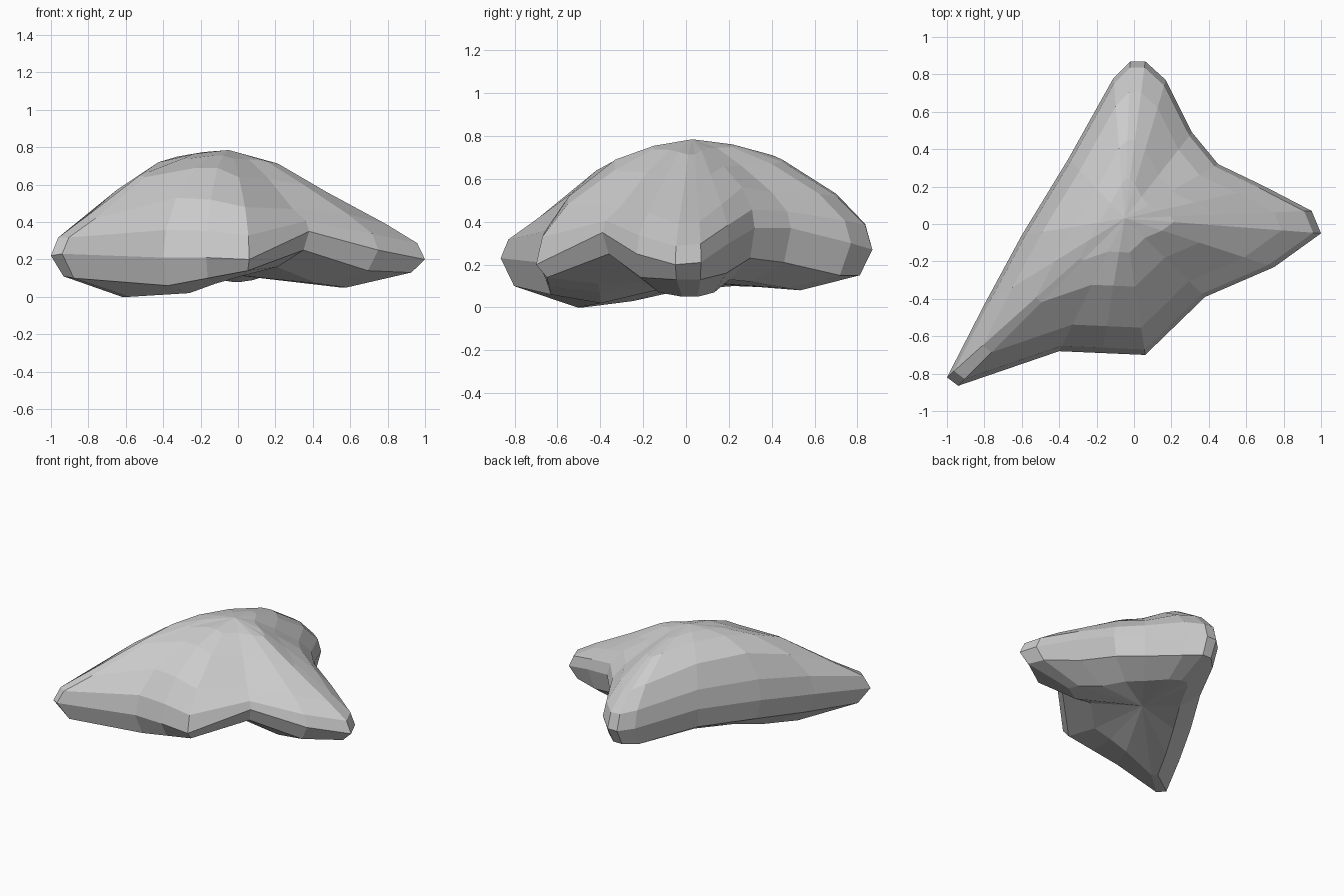
import bpy, bmesh
from mathutils import Vector

if "Cube" in bpy.data.objects:
    bpy.data.objects.remove(bpy.data.objects["Cube"])

# Spokes around the boulder, counter-clockwise from the right arm:
# rim x, rim y, rim z, top height half way out, top height near rim,
# underside height near rim, underside height half way out
SPOKES = [
    (1.0, -.05, .20, .56, .39, .13, .05),    # right arm tip
    (.95, .07, .21, .56, .40, .13, .05),
    (.70, .20, .30, .62, .48, .16, .07),
    (.45, .32, .37, .66, .56, .23, .13),     # notch behind right arm
    (.31, .49, .37, .66, .54, .21, .12),
    (.17, .77, .30, .67, .53, .15, .09),
    (.06, .87, .27, .68, .52, .15, .08),     # back arm tip
    (-.02, .87, .27, .69, .53, .15, .08),
    (-.11, .78, .28, .71, .56, .14, .09),
    (-.35, .35, .33, .75, .64, .18, .10),    # steep left flank
    (-.60, -.06, .31, .75, .65, .16, .08),
    (-.80, -.43, .27, .72, .57, .13, .03),
    (-1.0, -.82, .22, .65, .43, .11, .00),   # left arm tip
    (-.94, -.865, .23, .64, .42, .10, .00),
    (-.40, -.68, .21, .69, .53, .06, .02),   # front bulge
    (-.17, -.69, .21, .69, .52, .10, .07),
    (.06, -.70, .20, .64, .48, .14, .11),
    (.38, -.39, .35, .63, .47, .25, .16),    # overhang
    (.75, -.23, .25, .60, .44, .14, .07),
]
CENTRE = Vector((-.05, .03))
PEAK, HOLLOW = .785, .12


def spoke_points(x, y, z, top_mid, top_out, low_out, low_mid):
    """Profile of one spoke, from near the peak round to the underside."""
    profile = [
        (.25, PEAK - (PEAK - top_mid) * .32), (.5, top_mid), (.8, top_out),
        (.96, z + (top_out - z) * .46), (1, z), (.93, low_out), (.6, low_mid),
    ]
    for t, h in profile:
        p = CENTRE.lerp(Vector((x, y)), t)
        yield (p.x, p.y, h)


# boulder skin: quads between neighbouring spokes, fans at peak and base
bm = bmesh.new()
spokes = [[bm.verts.new(p) for p in spoke_points(*s)] for s in SPOKES]
peak = bm.verts.new((*CENTRE, PEAK))
base = bm.verts.new((*CENTRE, HOLLOW))
for a, b in zip(spokes, spokes[1:] + spokes[:1]):
    bm.faces.new((peak, a[0], b[0]))
    for i in range(len(a) - 1):
        bm.faces.new((a[i], a[i + 1], b[i + 1], b[i]))
    bm.faces.new((a[-1], base, b[-1]))
bmesh.ops.recalc_face_normals(bm, faces=bm.faces)

mesh = bpy.data.meshes.new("boulder")
bm.to_mesh(mesh)
bm.free()
boulder = bpy.data.objects.new("boulder", mesh)
bpy.context.collection.objects.link(boulder)
